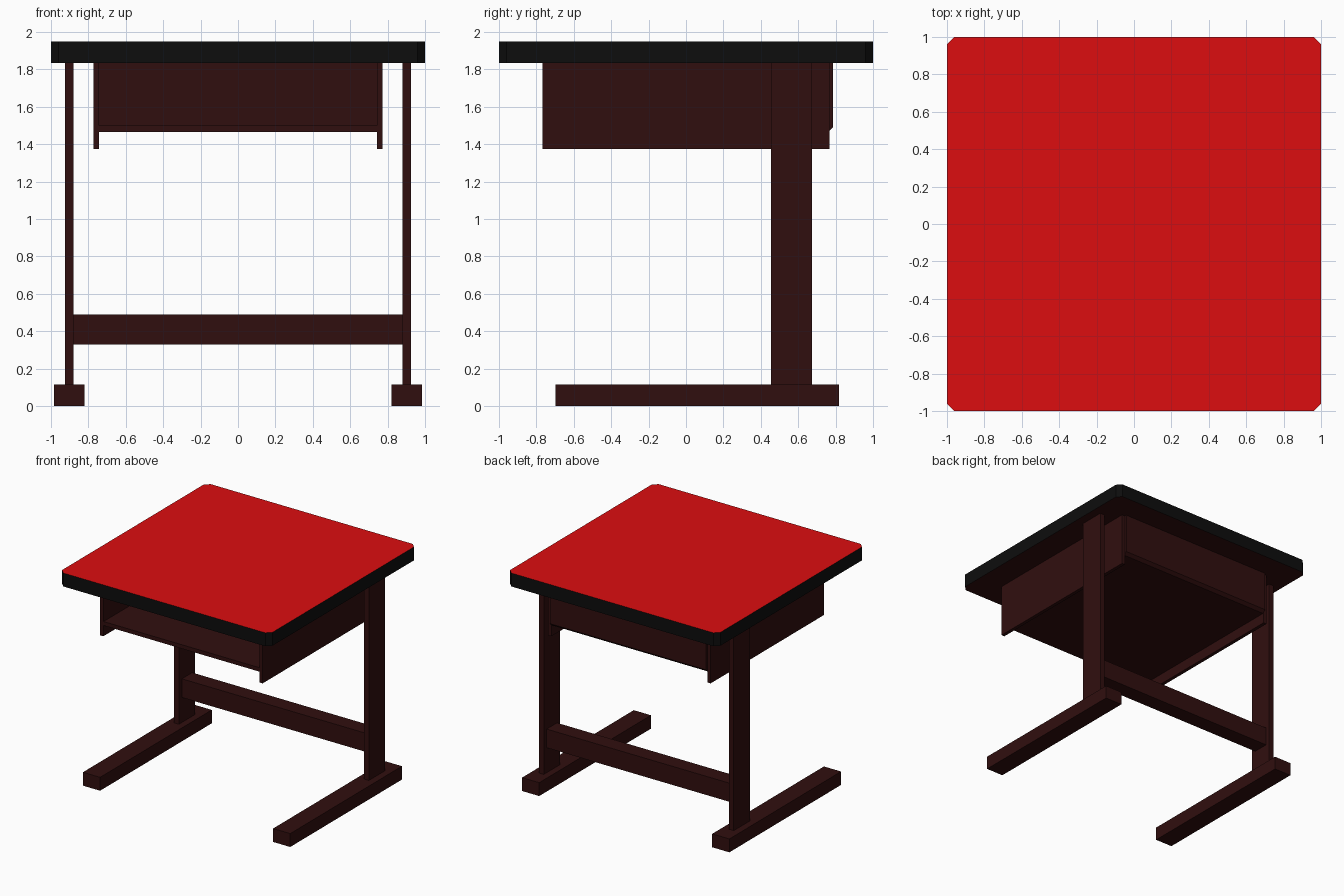
import bpy, bmesh

if "Cube" in bpy.data.objects:
    bpy.data.objects.remove(bpy.data.objects["Cube"])


def material(name, rgb):
    m = bpy.data.materials.new(name)
    m.diffuse_color = (*rgb, 1)
    m.use_nodes = True
    m.node_tree.nodes["Principled BSDF"].inputs["Base Color"].default_value = m.diffuse_color
    return m


BROWN = material("dark_brown", (0.03, 0.0045, 0.0045))
BLACK = material("black", (0.004, 0.004, 0.004))
RED = material("red", (0.72, 0.004, 0.005))


def prism(name, profile, axis, lo, hi, mats=(BROWN,)):
    """Extrude a closed 2D profile along an axis ('x' profile is y,z; 'z' profile is x,y)."""
    bm = bmesh.new()
    place = {"x": lambda a, b: (lo, a, b), "z": lambda a, b: (a, b, lo)}[axis]
    face = bm.faces.new([bm.verts.new(place(a, b)) for a, b in profile])
    ext = bmesh.ops.extrude_face_region(bm, geom=[face], use_keep_orig=True)
    move = (hi - lo, 0, 0) if axis == "x" else (0, 0, hi - lo)
    verts = [v for v in ext["geom"] if isinstance(v, bmesh.types.BMVert)]
    bmesh.ops.translate(bm, verts=verts, vec=move)
    bmesh.ops.recalc_face_normals(bm, faces=bm.faces)
    if len(mats) == 3:  # side, top, bottom
        for f in bm.faces:
            f.normal_update()
            f.material_index = 1 if f.normal.z > 0.5 else 2 if f.normal.z < -0.5 else 0
    me = bpy.data.meshes.new(name)
    bm.to_mesh(me)
    bm.free()
    for m in mats:
        me.materials.append(m)
    ob = bpy.data.objects.new(name, me)
    bpy.context.collection.objects.link(ob)
    return ob


def box(name, x, y, z):
    return prism(name, [(y[0], z[0]), (y[1], z[0]), (y[1], z[1]), (y[0], z[1])], "x", *x)


# Table top: clipped corners, red surface, black edge band, brown underside
c = 0.96
prism("table_top",
      [(-c, -1), (c, -1), (1, -c), (1, c), (c, 1), (-c, 1), (-1, c), (-1, -c)],
      "z", 1.833, 1.948, (BLACK, RED, BROWN))

# Mirrored parts: foot, upright leg, and tray side
for side, s in (("left", -1), ("right", 1)):
    def span(a, b):
        return tuple(sorted((s * a, s * b)))
    box(f"{side}_foot", span(0.822, 0.985), (-0.698, 0.818), (0, 0.115))
    box(f"{side}_leg", span(0.88, 0.925), (0.455, 0.673), (0.115, 1.833))
    box(f"{side}_tray_side", span(0.742, 0.772), (-0.768, 0.768), (1.375, 1.833))

# Stretcher between the legs
box("stretcher", (-0.88, 0.88), (0.495, 0.635), (0.33, 0.49))

# Open-fronted tray: floor and back bent from one sheet
prism("tray_shelf",
      [(-0.765, 1.466), (0.76, 1.466), (0.786, 1.49), (0.786, 1.833),
       (0.752, 1.833), (0.752, 1.5), (-0.765, 1.5)],
      "x", -0.742, 0.742)
